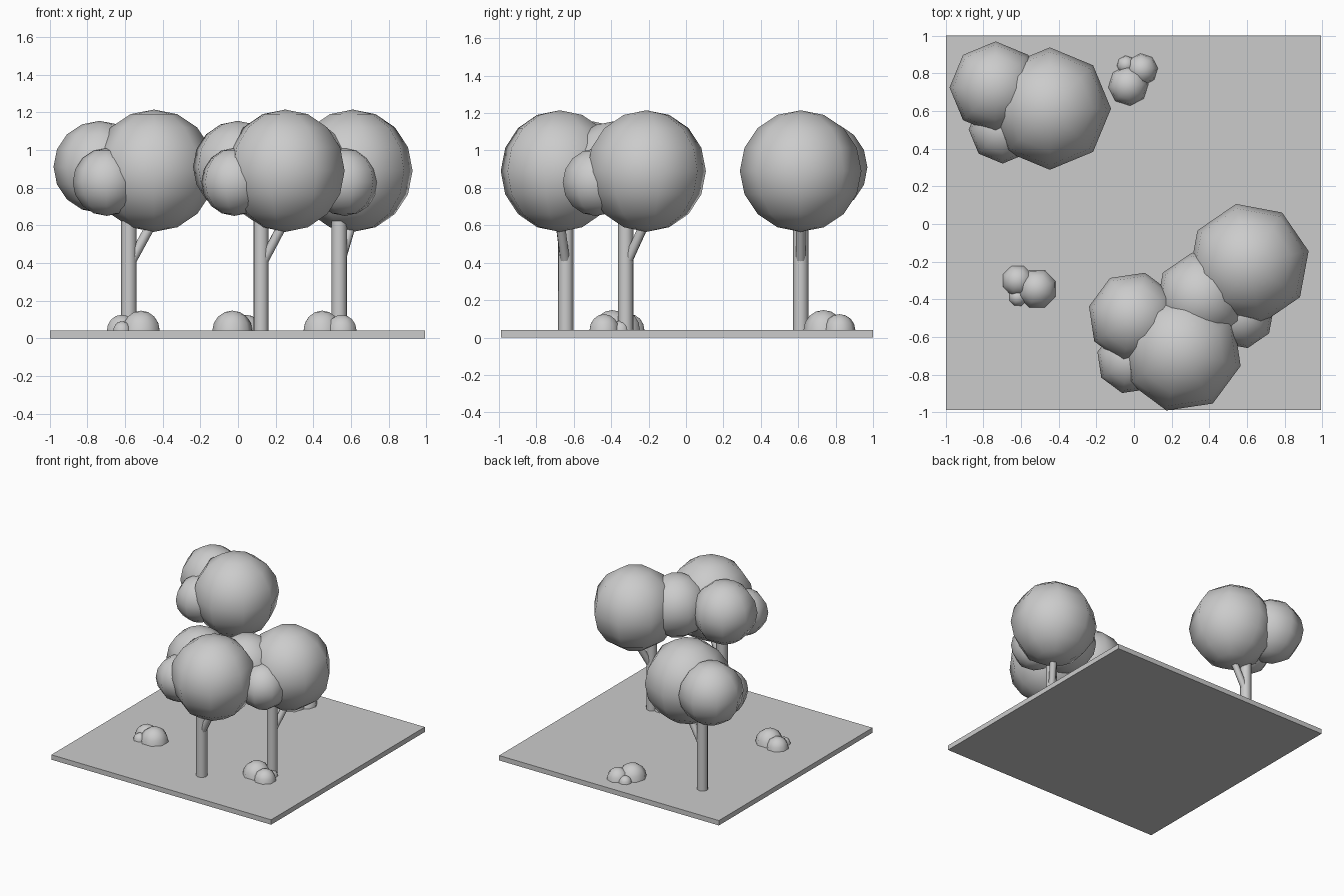
import bpy, bmesh
from math import radians, cos, sin
from mathutils import Matrix, Vector

if "Cube" in bpy.data.objects:
    bpy.data.objects.remove(bpy.data.objects["Cube"])

SIDES, RINGS = 8, 8
BASE_TOP = 0.04


def finish(name, bm, matrix, smooth=True):
    mesh = bpy.data.meshes.new(name)
    bmesh.ops.recalc_face_normals(bm, faces=bm.faces)
    bm.to_mesh(mesh)
    bm.free()
    if smooth:
        mesh.shade_smooth()
    obj = bpy.data.objects.new(name, mesh)
    bpy.context.collection.objects.link(obj)
    obj.matrix_world = matrix
    return obj


def ball(name, frame, loc, r, half=False):
    bm = bmesh.new()
    bmesh.ops.create_uvsphere(bm, u_segments=SIDES, v_segments=RINGS, radius=r)
    if half:
        low = [v for v in bm.verts if v.co.z < -0.001]
        bmesh.ops.delete(bm, geom=low, context='VERTS')
    finish(name, bm, frame @ Matrix.Translation(loc))


def rod(name, frame, start, end, r):
    a, b = Vector(start), Vector(end)
    bm = bmesh.new()
    bmesh.ops.create_cone(bm, cap_ends=True, segments=SIDES, radius1=r,
                          radius2=r, depth=(b - a).length)
    turn = (b - a).to_track_quat('Z', 'Y').to_matrix().to_4x4()
    obj = finish(name, bm, frame @ Matrix.Translation((a + b) / 2) @ turn)
    for p in obj.data.polygons:
        if len(p.vertices) > 4:
            p.use_smooth = False


def place(x, y, angle, z=0):
    return Matrix.Translation((x, y, z)) @ Matrix.Rotation(radians(angle), 4, 'Z')


# Ground slab
bm = bmesh.new()
bmesh.ops.create_cube(bm, size=1)
finish("ground_slab", bm, Matrix.Translation((-0.003, 0.006, BASE_TOP / 2))
       @ Matrix.Diagonal((1.99, 1.988, BASE_TOP, 1)), smooth=False)

# Trees: trunk, side branch and three foliage balls, each turned differently
for x, y, angle in ((-0.58, 0.613, 0), (0.122, -0.643, -14), (0.537, -0.323, 57)):
    f = place(x, y, angle)
    rod("trunk", f, (0, 0, BASE_TOP - 0.01), (0, 0, 0.8), 0.042)
    rod("branch", f, (0, 0, 0.385), (0.15, 0, 0.66), 0.026)
    ball("large_foliage", f, (0.133, 0, 0.89), 0.325)
    ball("medium_foliage", f, (-0.155, 0.112, 0.91), 0.245)
    ball("small_foliage", f, (-0.118, -0.112, 0.83), 0.18)

# Bushes: three half balls resting on the slab
for x, y, angle in ((-0.03, 0.735, 50), (-0.515, -0.345, 157), (0.447, -0.395, -22)):
    f = place(x, y, angle, BASE_TOP)
    ball("large_bush", f, (0, 0, 0), 0.107, half=True)
    ball("medium_bush", f, (0.112, 0, 0), 0.085, half=True)
    a = radians(46)
    ball("small_bush", f, (0.11 * cos(a), 0.11 * sin(a), 0), 0.05, half=True)
